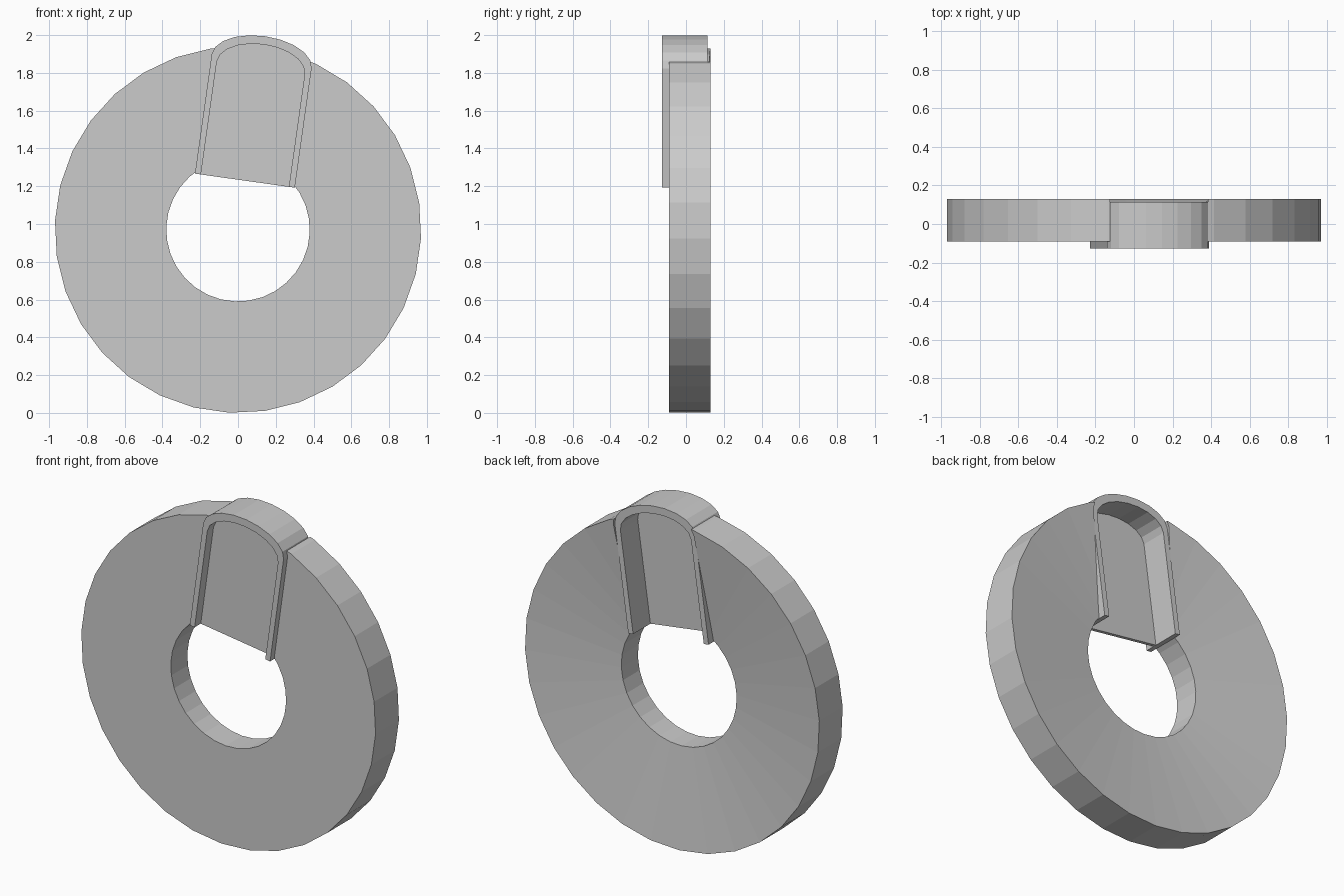
import bpy, bmesh
from math import radians, cos, sin, pi

if "Cube" in bpy.data.objects:
    bpy.data.objects.remove(bpy.data.objects["Cube"])

CZ = 0.97                 # height of the disc centre
R_OUT, R_IN = 0.97, 0.38
TILT = radians(8)         # lean of the arched slot


def finish(bm, name):
    bmesh.ops.remove_doubles(bm, verts=bm.verts, dist=1e-5)
    bmesh.ops.recalc_face_normals(bm, faces=bm.faces)
    me = bpy.data.meshes.new(name)
    bm.to_mesh(me)
    bm.free()
    ob = bpy.data.objects.new(name, me)
    bpy.context.collection.objects.link(ob)
    return ob


def ring_sector(name, start, segs):
    """Sweep the disc cross-section (thinner at the hole) round the y axis."""
    profile = [(R_IN, -0.09), (R_OUT, -0.09), (R_OUT, 0.13), (R_IN, 0.066)]
    bm = bmesh.new()
    rows = []
    for i in range(segs + 1):
        a = radians(start + 11.25 * i)
        rows.append([bm.verts.new((r * cos(a), y, CZ + r * sin(a))) for r, y in profile])
    for p, q in zip(rows, rows[1:]):
        for k in range(4):
            n = (k + 1) % 4
            bm.faces.new((p[k], p[n], q[n], q[k]))
    bm.faces.new(rows[0])
    bm.faces.new(rows[-1])
    return finish(bm, name)


def arch(half, bottom, spring, top, n=10):
    """Arch outline in slot space, from lower right over the top to lower left."""
    pts = [(half, bottom)]
    for i in range(n + 1):
        a = pi * i / n
        pts.append((half * cos(a), spring + (top - spring) * sin(a)))
    return pts + [(-half, bottom)]


def place(u, v, y):
    return (u * cos(TILT) + v * sin(TILT), y, CZ - u * sin(TILT) + v * cos(TILT))


def prism(name, pts, y0, y1):
    bm = bmesh.new()
    a = [bm.verts.new(place(u, v, y0)) for u, v in pts]
    b = [bm.verts.new(place(u, v, y1)) for u, v in pts]
    bm.faces.new(a)
    bm.faces.new(b[::-1])
    for i in range(len(pts)):
        j = (i + 1) % len(pts)
        bm.faces.new((a[i], b[i], b[j], a[j]))
    return finish(bm, name)


# Main three-quarter disc and the quarter that holds the slot
ring_sector("disc_body", 121, 24)
quarter = ring_sector("slot_quarter", 31, 8)

# Cut the arched slot through the quarter
cutter = prism("slot_cutter", arch(0.267, 0.1, 0.9, 1.034), -0.3, 0.3)
cutter.hide_render = True
mod = quarter.modifiers.new("slot", 'BOOLEAN')
mod.operation = 'DIFFERENCE'
mod.solver = 'EXACT'
mod.object = cutter
bpy.context.view_layer.objects.active = quarter
bpy.ops.object.modifier_apply(modifier="slot")
bpy.data.objects.remove(cutter)

# Arched rim lining the slot
outer = arch(0.267, 0.262, 0.9, 1.034)
inner = arch(0.235, 0.262, 0.865, 0.99)
bm = bmesh.new()
rows = []
for (ou, ov), (iu, iv) in zip(outer, inner):
    rows.append([bm.verts.new(place(*p)) for p in
                 ((ou, ov, -0.128), (ou, ov, 0.113), (iu, iv, 0.113), (iu, iv, -0.128))])
for p, q in zip(rows, rows[1:]):
    for k in range(4):
        n = (k + 1) % 4
        bm.faces.new((p[k], p[n], q[n], q[k]))
bm.faces.new(rows[0])
bm.faces.new(rows[-1])
finish(bm, "arch_rim")

# Flat panel closing the slot
prism("slot_panel", arch(0.24, 0.262, 0.868, 0.994), -0.07, -0.05)
